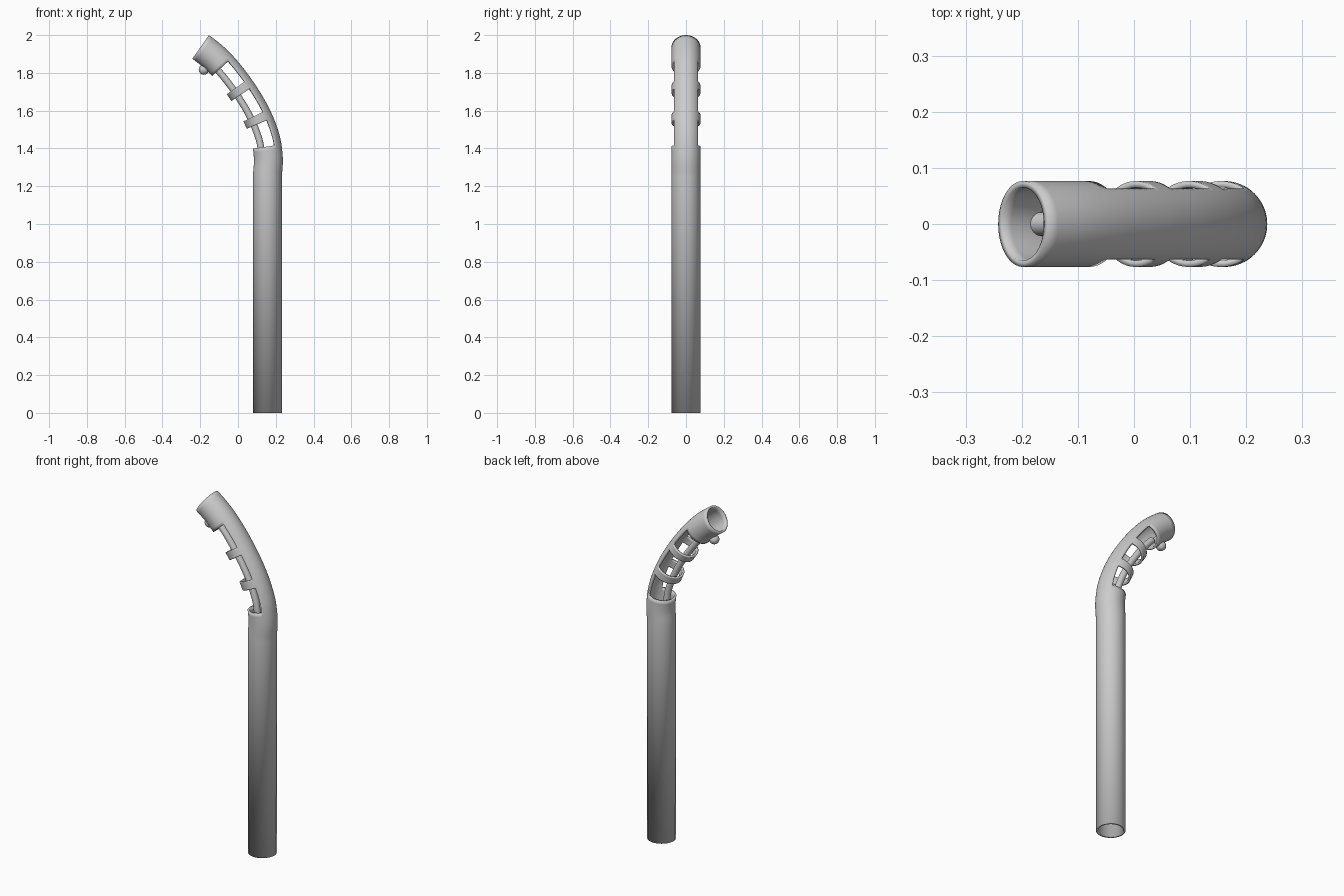
import bpy, bmesh
from math import pi, cos, sin, radians
from mathutils import Vector

if "Cube" in bpy.data.objects:
    bpy.data.objects.remove(bpy.data.objects["Cube"])

grey = bpy.data.materials.new("plain grey")
grey.use_nodes = True
grey.diffuse_color = (0.6, 0.6, 0.6, 1)
grey.node_tree.nodes["Principled BSDF"].inputs["Base Color"].default_value = (0.6, 0.6, 0.6, 1)

R, WALL, SEG = 0.0765, 0.0115, 64

# Centre line of the tube: height, x
AXIS = [(0, .156), (1.25, .156), (1.33, .161), (1.39, .157), (1.455, .145), (1.552, .109),
        (1.651, .056), (1.77, -.026), (1.868, -.112), (1.937, -.198)]


def slope(i):
    if i < 2:
        return 0
    if i == len(AXIS) - 1:
        return -1.43
    (z0, x0), (z1, x1) = AXIS[i - 1], AXIS[i + 1]
    return (x1 - x0) / (z1 - z0)


def axis_x(z):
    i = max(k for k in range(len(AXIS) - 1) if AXIS[k][0] <= z + 1e-9)
    (z0, x0), (z1, x1) = AXIS[i], AXIS[i + 1]
    h = z1 - z0
    t = (z - z0) / h
    return ((1 + 2 * t) * (1 - t) ** 2 * x0 + t * (1 - t) ** 2 * h * slope(i)
            + t * t * (3 - 2 * t) * x1 + t * t * (t - 1) * h * slope(i + 1))


def frame(z):
    """Centre point and outward normal of the bend at height z."""
    a, b = max(z - .004, 0), min(z + .004, AXIS[-1][0])
    d = Vector((axis_x(b) - axis_x(a), 0, b - a)).normalized()
    return Vector((axis_x(z), 0, z)), Vector((d.z, 0, -d.x))


def finish(obj):
    obj.data.materials.append(grey)
    bpy.ops.object.select_all(action='DESELECT')
    obj.select_set(True)
    bpy.context.view_layer.objects.active = obj
    bpy.ops.object.shade_smooth_by_angle(angle=radians(35))
    return obj


def sweep(name, heights, radius, seg, offset=0, keep=None, caps=False):
    """Round section carried along the centre line; keep(z, angle) picks the faces."""
    bm = bmesh.new()
    rings = []
    for z in heights:
        c, n = frame(z)
        rings.append([bm.verts.new(c + n * (offset + radius * cos(2 * pi * k / seg))
                                   + Vector((0, radius * sin(2 * pi * k / seg), 0)))
                      for k in range(seg)])
    for i in range(len(rings) - 1):
        mid = (heights[i] + heights[i + 1]) / 2
        for k in range(seg):
            turn = abs((k + .5) / seg * 360 - 360 * (k >= seg / 2))
            if keep is None or keep(mid, turn):
                m = (k + 1) % seg
                bm.faces.new((rings[i][k], rings[i][m], rings[i + 1][m], rings[i + 1][k]))
    if caps:
        bm.faces.new(rings[0][::-1])
        bm.faces.new(rings[-1])
    bmesh.ops.delete(bm, geom=[v for v in bm.verts if not v.link_faces], context='VERTS')
    bm.normal_update()
    mesh = bpy.data.meshes.new(name)
    bm.to_mesh(mesh)
    bm.free()
    obj = bpy.data.objects.new(name, mesh)
    bpy.context.collection.objects.link(obj)
    return finish(obj)


# Slotted tube: full sleeve, two bands and end collar joined by the outer spine
marks = [0, 1.25, 1.41, 1.534, 1.577, 1.694, 1.731, 1.835, AXIS[-1][0]]
heights = [0]
for a, b in zip(marks, marks[1:]):
    n = 1 if a == 0 else 8
    heights += [a + (b - a) * k / n for k in range(1, n + 1)]
windows = [(1.41, 1.534), (1.577, 1.694), (1.731, 1.835)]


def wall(z, turn):
    return turn < 56.25 or not any(a < z < b for a, b in windows)


tube = sweep("slotted_tube", heights, R, SEG, keep=wall)
shell = tube.modifiers.new("wall", 'SOLIDIFY')
shell.thickness = WALL
shell.offset = -1

# Inner rod along the inside of the bend
low, high = 1.1, 1.85
sweep("inner_rod", [low + (high - low) * k / 40 for k in range(41)], .018, 24,
      offset=-.034, caps=True)

# Ball and the peg that fixes it through the collar
ball_at = Vector((-.181, 0, 1.817))
bpy.ops.mesh.primitive_uv_sphere_add(segments=32, ring_count=16, radius=.027, location=ball_at)
bpy.context.object.name = "release_ball"
finish(bpy.context.object)

inward = frame(1.89)[1]
bpy.ops.mesh.primitive_cylinder_add(vertices=32, radius=.021, depth=.05,
                                    location=ball_at + inward * .03,
                                    rotation=inward.to_track_quat('Z', 'Y').to_euler())
bpy.context.object.name = "ball_peg"
finish(bpy.context.object)
